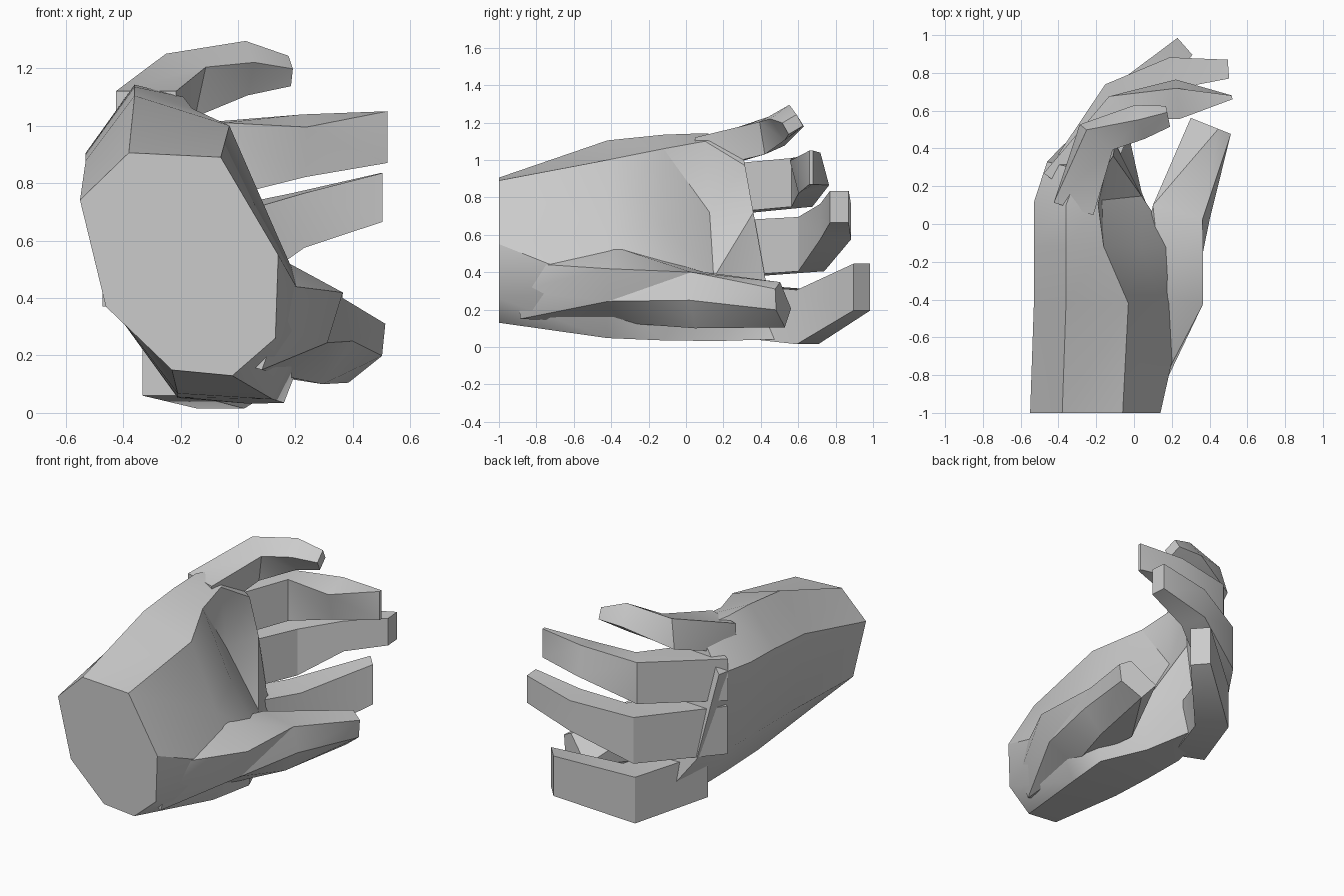
import bpy, bmesh, math
from mathutils import Vector

if "Cube" in bpy.data.objects:
    bpy.data.objects.remove(bpy.data.objects["Cube"])

skin = bpy.data.materials.new("light_grey")
skin.diffuse_color = (0.6, 0.6, 0.6, 1)
skin.use_nodes = True
skin.node_tree.nodes["Principled BSDF"].inputs["Base Color"].default_value = skin.diffuse_color


def loft(name, rings):
    """Join matching rings into a closed, faceted solid."""
    bm = bmesh.new()
    loops = [[bm.verts.new(p) for p in ring] for ring in rings]
    n = len(rings[0])
    for a, b in zip(loops, loops[1:]):
        for i in range(n):
            j = (i + 1) % n
            bm.faces.new((a[i], a[j], b[j], b[i]))
    bm.faces.new(loops[0][::-1])
    bm.faces.new(loops[-1])
    bmesh.ops.triangulate(bm, faces=[f for f in bm.faces if len(f.verts) == 4])
    bmesh.ops.recalc_face_normals(bm, faces=bm.faces)
    me = bpy.data.meshes.new(name)
    bm.to_mesh(me)
    bm.free()
    me.materials.append(skin)
    ob = bpy.data.objects.new(name, me)
    bpy.context.collection.objects.link(ob)
    bpy.context.view_layer.objects.active = ob
    ob.select_set(True)
    bpy.ops.object.shade_smooth_by_angle(angle=math.radians(28))
    ob.select_set(False)


def digit(name, joints, profile):
    """Sweep a profile along joints of (centre, height, thickness, roll)."""
    centres = [Vector(j[0]) for j in joints]
    rings = []
    for i, (c, h, t, roll) in enumerate(joints):
        along = centres[min(i + 1, len(joints) - 1)] - centres[max(i - 1, 0)]
        flat = Vector((along.y, -along.x, 0)).normalized()
        up = Vector((0, 0, 1))
        ca, sa = math.cos(math.radians(roll)), math.sin(math.radians(roll))
        side, rise = flat * ca + up * sa, up * ca - flat * sa
        rings.append([centres[i] + side * (t * u) + rise * (h * v)
                      for u, v in profile])
    loft(name, rings)


# palm: the back of the hand keeps one outline, flattened towards the wrist
back = [(-.21, .055), (-.44, .37), (-.53, .90), (-.36, 1.135)]
# y, sideways shift, height scale, bottom edge x, then three inner points
sections = [
    (-1.0, -.02, .70, -.02, (.13, .26), (.14, .55), (-.06, .89)),
    (-.42, .00, .96, .12, (.27, .32), (.14, .61), (-.03, 1.0)),
    (-.12, .00, 1.0, .16, (.22, .38), (.04, .65), (-.16, 1.06)),
    (.14, .00, 1.01, .04, (.04, .37), (-.17, .72), (-.19, 1.10)),
    (.40, .07, .98, -.03, (-.10, .35), (-.11, .72), (-.14, .97)),
]
rings = []
for y, shift, scale, low_x, *inner in sections:
    outer = [(x + shift, .37 + (z - .37) * scale) for x, z in back]
    outline = outer + inner[::-1] + [(low_x, outer[0][1] - .02)]
    # the knuckle line slants back towards the little finger
    rings.append([Vector((x, y - .45 * max(y, 0) * (z - .5), z)) for x, z in outline])
loft("palm", rings)

# thumb: bevelled underneath, twisting from the ball to the pointed tip
digit("thumb", [
    ((.06, -.88, .30), .30, .16, 0),
    ((.19, -.39, .31), .36, .28, -28),
    ((.25, .06, .25), .30, .31, 0),
    ((.43, .51, .23), .15, .24, 42),
], [(-.5, .5), (.38, .5), (.5, 0), (.15, -.5), (-.5, -.4)])

# fingers: square in section, curling round towards the thumb side
square = [(-.5, .5), (.5, .5), (.5, -.5), (-.5, -.5)]
fingers = {
    "index_finger": [((-.24, .22, .20), .28, .20, 0), ((-.06, .65, .16), .29, .20, 0),
                     ((.27, .94, .32), .25, .12, 0)],
    "middle_finger": [((-.37, .20, .52), .30, .24, 0), ((-.08, .67, .55), .29, .20, 0),
                      ((.21, .80, .67), .19, .17, 0), ((.50, .82, .75), .17, .10, 0)],
    "ring_finger": [((-.38, .20, .84), .26, .24, 0), ((-.09, .62, .88), .26, .14, 0),
                    ((.23, .66, .93), .18, .17, -15), ((.52, .67, .96), .18, .02, 0)],
    "little_finger": [((-.32, .08, 1.03), .18, .22, 0), ((-.20, .46, 1.14), .18, .18, -15),
                      ((.03, .54, 1.20), .14, .13, -35), ((.18, .57, 1.19), .07, .09, -30)],
}
for name, joints in fingers.items():
    digit(name, joints, square)
